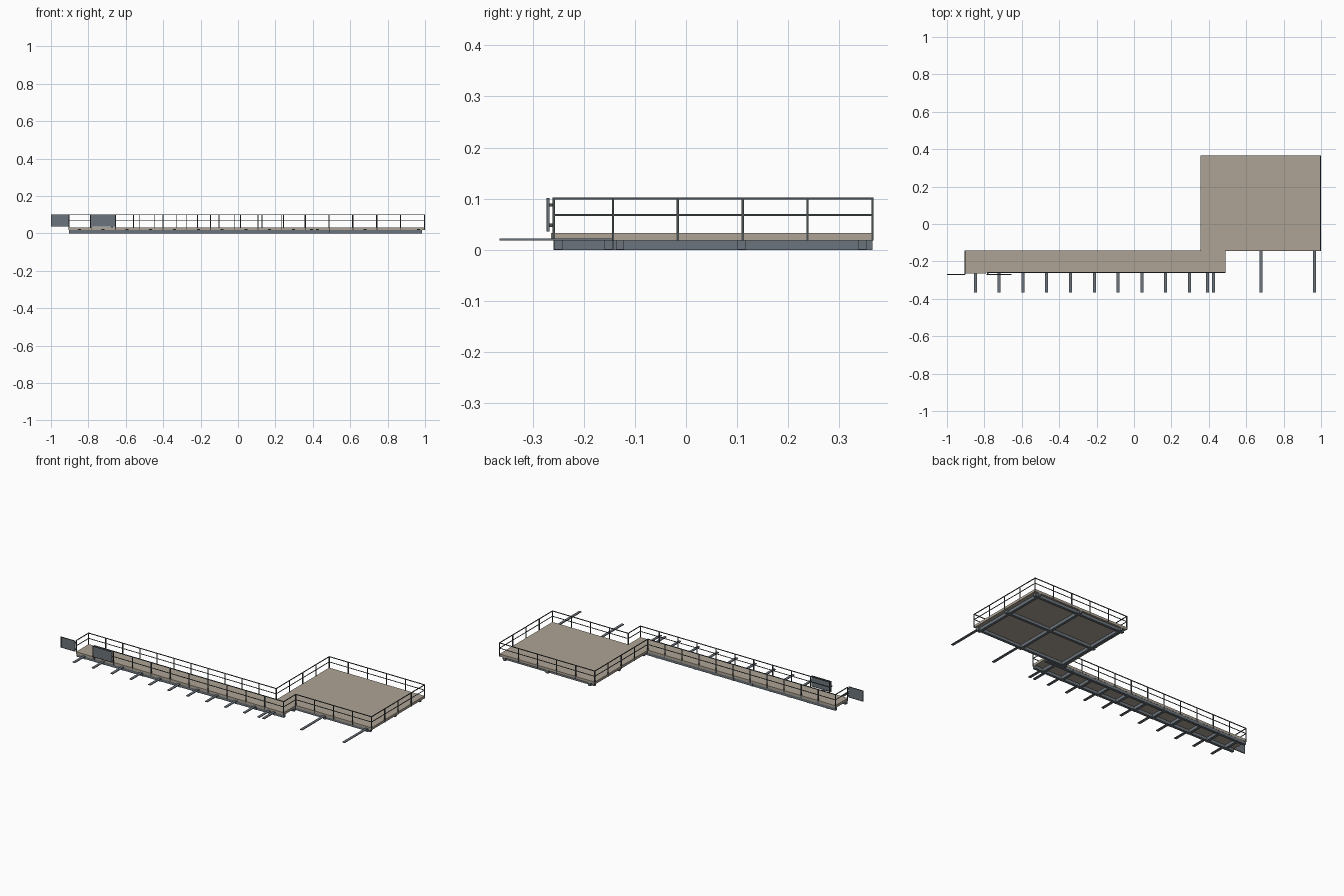
import bpy
from mathutils import Vector

cube = bpy.data.objects.get("Cube")
if cube:
    bpy.data.objects.remove(cube, do_unlink=True)


def material(name, rgb):
    m = bpy.data.materials.new(name)
    m.use_nodes = True
    m.diffuse_color = (*rgb, 1)
    m.node_tree.nodes["Principled BSDF"].inputs["Base Color"].default_value = (*rgb, 1)
    return m


DECK = material("weathered tan decking", (0.42, 0.37, 0.30))
STEEL = material("blue grey steel", (0.15, 0.175, 0.20))
RAIL = material("dark railing steel", (0.07, 0.08, 0.085))


def build(name, boxes, mat):
    """One object from a list of (low corner, high corner) boxes."""
    verts, faces = [], []
    for lo, hi in boxes:
        n = len(verts)
        verts += [(x, y, z) for x in (lo[0], hi[0]) for y in (lo[1], hi[1]) for z in (lo[2], hi[2])]
        sides = [(0, 1, 3, 2), (4, 6, 7, 5), (0, 4, 5, 1), (2, 3, 7, 6), (0, 2, 6, 4), (1, 5, 7, 3)]
        faces += [[n + i for i in side] for side in sides]
    mesh = bpy.data.meshes.new(name)
    mesh.from_pydata(verts, [], faces)
    mesh.materials.append(mat)
    ob = bpy.data.objects.new(name, mesh)
    bpy.context.collection.objects.link(ob)
    return ob


# Main outline
LEFT, RIGHT, WALK_END, PAD = -0.903, 0.997, 0.488, 0.357
FRONT, MID, BACK = -0.259, -0.143, 0.365
BEAM, TOP, HAND = 0.018, 0.033, 0.1

# Decks
build("platform_deck", [((PAD, MID, BEAM), (RIGHT, BACK, TOP))], DECK)
build("walkway_deck", [((LEFT, FRONT, BEAM), (WALK_END, MID, TOP))], DECK)
build("entry_sill", [((LEFT, FRONT - 0.005, BEAM), (-0.79, FRONT, TOP))], DECK)

# Beams under the decks
pad_x = [0.393, 0.679, 0.965]
walk_x = [-0.848 + 0.1271 * i for i in range(11)]
walk_x[-1] = 0.425
W = 0.008
build("platform_beams",
      [((x - W, MID, 0), (x + W, BACK, BEAM)) for x in pad_x] +
      [((PAD + 0.01, y - W, 0.001), (RIGHT - 0.012, y + W, BEAM)) for y in (-0.129, 0.109, 0.345)], STEEL)
build("walkway_beams",
      [((x - W, FRONT, 0), (x + W, MID, BEAM)) for x in walk_x] +
      [((LEFT, y - W, 0.001), (WALK_END, y + W, BEAM)) for y in (FRONT + 0.009, MID - 0.009)], STEEL)

# Flat arms reaching out in front
arms = [(x, MID) for x in pad_x] + [(x, FRONT) for x in walk_x]
build("support_arms",
      [((x - W, -0.365, 0.0185), (x + W, y, 0.0225)) for x, y in arms], STEEL)


# Railings: posts plus top and middle rails
def railing(name, start, end, bays):
    a, b = Vector(start), Vector(end)
    boxes = []
    for i in range(bays + 1):
        p = a.lerp(b, i / bays)
        boxes.append(((p.x - .0022, p.y - .0022, BEAM), (p.x + .0022, p.y + .0022, HAND)))
    lo = (min(a.x, b.x), min(a.y, b.y))
    hi = (max(a.x, b.x), max(a.y, b.y))
    for z, r in ((HAND, 0.002), (0.068, 0.0016)):
        boxes.append(((lo[0] - r, lo[1] - r, z - r), (hi[0] + r, hi[1] + r, z + r)))
    build(name, boxes, RAIL)


railing("walkway_back_railing", (LEFT, MID), (PAD, MID), 11)
railing("walkway_end_railing", (LEFT, FRONT), (LEFT, MID), 1)
railing("walkway_front_railing", (-0.655, FRONT), (WALK_END, FRONT), 9)
railing("gate_side_railing", (-0.782, FRONT), (-0.655, FRONT), 1)
railing("walkway_corner_railing", (WALK_END, FRONT), (WALK_END, MID), 1)
railing("platform_front_railing", (WALK_END, MID), (RIGHT, MID), 4)
railing("platform_side_railing", (RIGHT, MID), (RIGHT, BACK), 4)
railing("platform_back_railing", (PAD, BACK), (RIGHT, BACK), 5)
railing("platform_inner_railing", (PAD, MID), (PAD, BACK), 4)


# Open gate panels with a slim frame
def gate(name, x0, x1):
    y = -0.27
    build(name + "_panel", [((x0, y - 0.0015, 0.037), (x1, y + 0.0015, HAND))], STEEL)
    frame = [((x0, y - .0025, z), (x1, y + .0025, z + .003)) for z in (0.036, HAND - 0.002)]
    frame += [((x, y - .0025, 0.036), (x + .003, y + .0025, HAND)) for x in (x0, x1 - 0.003)]
    # hinges joining the panel to the railing
    hinge_x = x1 if x1 < -0.8 else x0 + 0.006
    frame += [((hinge_x - .003, y, z), (hinge_x + .003, FRONT, z + .006)) for z in (0.045, 0.085)]
    build(name + "_frame", frame, RAIL)


gate("left_gate", -1.0, LEFT)
gate("right_gate", -0.788, -0.655)
